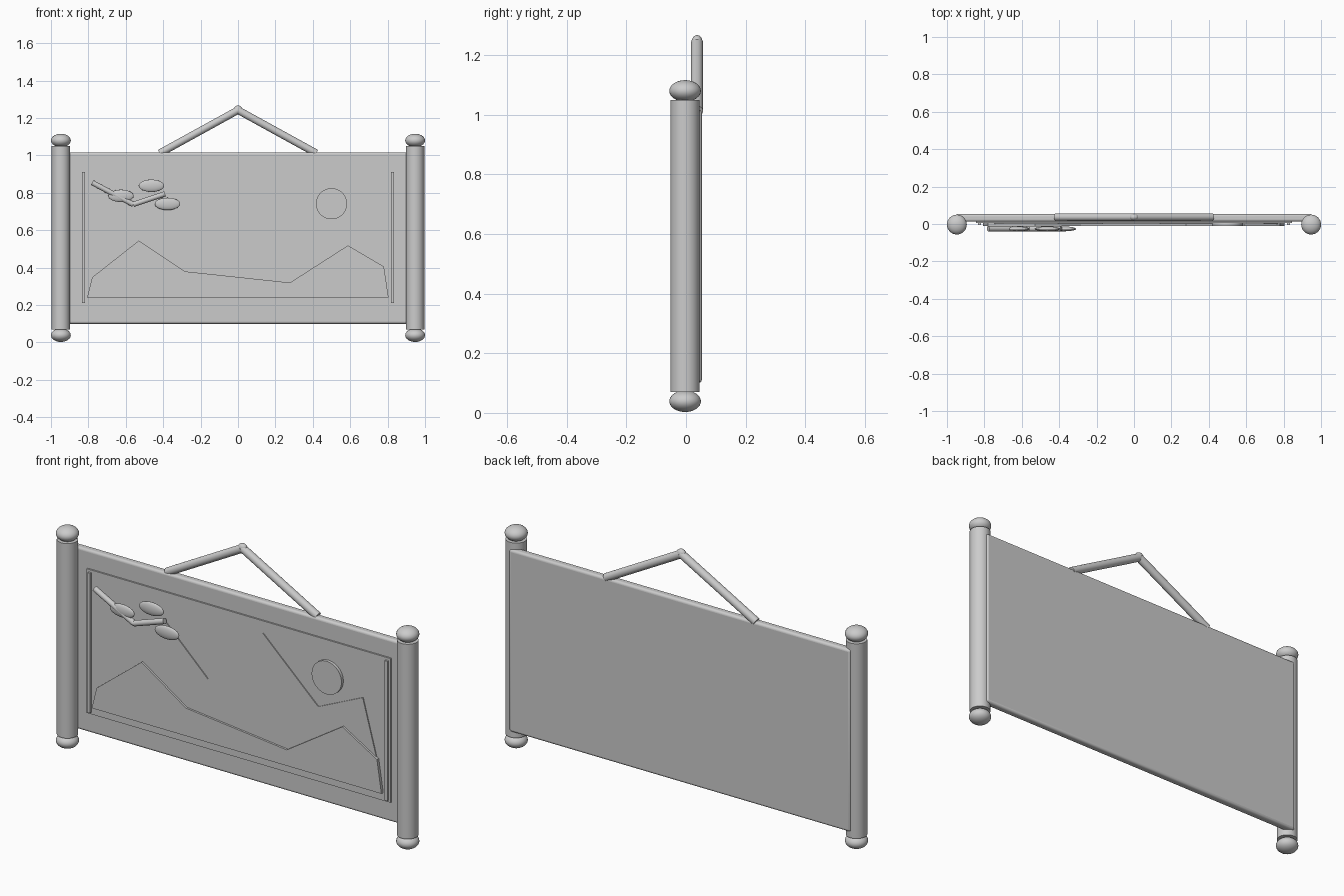
import bpy
import bmesh
from math import pi
from mathutils import Vector

if "Cube" in bpy.data.objects:
    bpy.data.objects.remove(bpy.data.objects["Cube"])

# One plain grey for everything
grey = bpy.data.materials.new("plain grey")
grey.use_nodes = True
grey.diffuse_color = (0.6, 0.6, 0.6, 1)
grey.node_tree.nodes["Principled BSDF"].inputs["Base Color"].default_value = (0.6, 0.6, 0.6, 1)


def finish(name, smooth=True):
    ob = bpy.context.object
    ob.name = name
    ob.data.materials.append(grey)
    if smooth:
        bpy.ops.object.shade_smooth_by_angle()
    return ob


def ball(name, loc, radii, turn=0):
    bpy.ops.mesh.primitive_uv_sphere_add(segments=32, ring_count=16, location=loc)
    bpy.context.object.scale = radii
    bpy.context.object.rotation_euler.y = turn
    return finish(name)


def rod(name, a, b, radius):
    a, b = Vector(a), Vector(b)
    bpy.ops.mesh.primitive_cylinder_add(vertices=32, radius=radius, depth=(b - a).length,
                                        location=(a + b) / 2)
    bpy.context.object.rotation_euler = (b - a).to_track_quat('Z', 'Y').to_euler()
    return finish(name)


def box(name, x, y, z, bevel=0):
    """Box from (low, high) ranges, with optional rounded edges."""
    lo, hi = Vector((x[0], y[0], z[0])), Vector((x[1], y[1], z[1]))
    bpy.ops.mesh.primitive_cube_add(size=1, location=(lo + hi) / 2)
    ob = bpy.context.object
    ob.scale = hi - lo
    bpy.ops.object.transform_apply(location=False, rotation=False, scale=True)
    if bevel:
        mod = ob.modifiers.new("rounded edges", 'BEVEL')
        mod.width, mod.segments = bevel, 4
    return finish(name, bool(bevel))


def plate(name, outline, front, back):
    """Flat cut-out from an (x, z) outline, extruded from front to back."""
    bm = bmesh.new()
    face = bm.faces.new([bm.verts.new((x, front, z)) for x, z in outline])
    out = bmesh.ops.extrude_face_region(bm, geom=[face])
    verts = [g for g in out["geom"] if isinstance(g, bmesh.types.BMVert)]
    bmesh.ops.translate(bm, verts=verts, vec=(0, back - front, 0))
    bmesh.ops.recalc_face_normals(bm, faces=bm.faces)
    mesh = bpy.data.meshes.new(name)
    bm.to_mesh(mesh)
    bm.free()
    mesh.materials.append(grey)
    ob = bpy.data.objects.new(name, mesh)
    bpy.context.collection.objects.link(ob)
    return ob


# Backing panel and the picture sheet
box("backing_panel", (-0.95, 0.95), (0.013, 0.053), (0.10, 1.017), 0.012)
box("picture_sheet", (-0.846, 0.846), (0.005, 0.02), (0.20, 0.925))

# Side rollers with knobs, edge strips and hanging cord, mirrored
for side, s in (("right", -1), ("left", 1)):
    x = 0.947 * s
    rod(side + "_roller", (x, -0.003, 0.07), (x, -0.003, 1.05), 0.049)
    for end, z in (("bottom", 0.039), ("top", 1.08)):
        ball(f"{side}_{end}_knob", (x, -0.003, z), (0.053, 0.053, 0.036))
    xs = sorted((0.819 * s, 0.835 * s))
    box(side + "_edge_strip", xs, (-0.005, 0.01), (0.21, 0.912))
    rod(side + "_cord", (0.418 * s, 0.037, 1.012), (0, 0.037, 1.242), 0.02)
ball("cord_knot", (0, 0.037, 1.245), (0.024, 0.018, 0.022))

# Mountain ranges
plate("far_mountains", [(-0.77, 0.24), (-0.74, 0.40), (-0.696, 0.498), (-0.406, 0.78),
                        (-0.168, 0.553), (0.138, 0.865), (0.446, 0.578), (0.694, 0.69),
                        (0.77, 0.41), (0.79, 0.24)], 0.0, 0.01)
plate("near_mountains", [(-0.807, 0.24), (-0.78, 0.348), (-0.53, 0.545), (-0.283, 0.38),
                         (0.278, 0.32), (0.588, 0.519), (0.78, 0.406), (0.805, 0.24)],
      -0.01, 0.008)

# Round sun disc
bpy.ops.mesh.primitive_cylinder_add(vertices=48, radius=0.083, depth=0.018,
                                    location=(0.5, -0.001, 0.742), rotation=(pi / 2, 0, 0))
finish("sun_disc")

# Branch with leaves
path = [(-0.78, -0.025, 0.855), (-0.56, -0.025, 0.738), (-0.39, -0.025, 0.795)]
for i in range(2):
    rod(f"branch_{i + 1}", path[i], path[i + 1], 0.014)
for i, (x, z) in enumerate([(-0.626, 0.784), (-0.463, 0.838), (-0.377, 0.741)]):
    ball(f"leaf_{i + 1}", (x, -0.026, z), (0.068, 0.013, 0.033))
